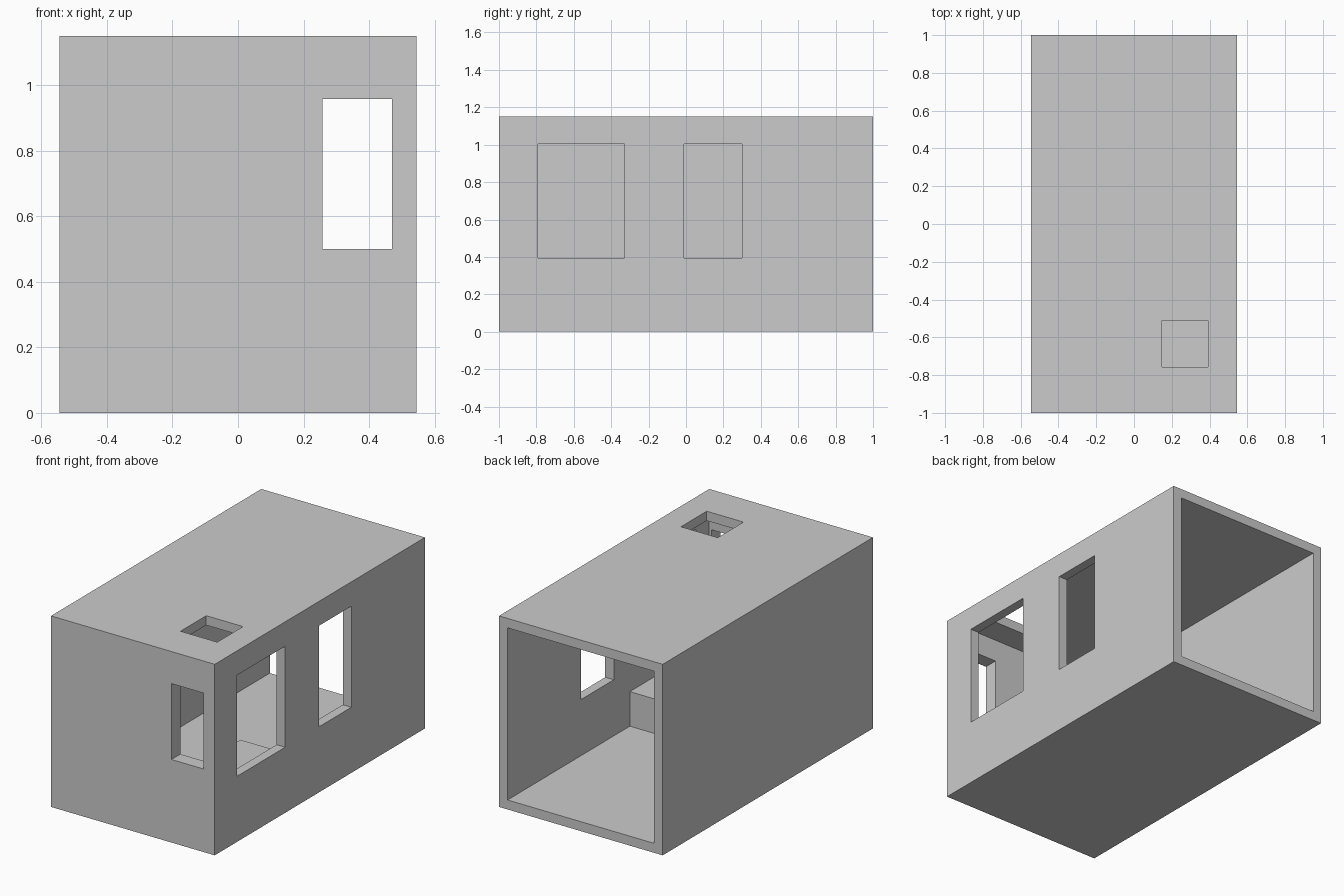
import bpy
import bmesh

# Remove the default cube
old = bpy.data.objects.get("Cube")
if old:
    bpy.data.objects.remove(old, do_unlink=True)

W, D, H = 0.545, 1.0, 1.15   # half width, half depth, height
T = 0.057                    # side wall, floor and roof thickness
FRONT_T = 0.085              # front wall thickness

grey = bpy.data.materials.new("plain_grey")
grey.use_nodes = True
colour = (0.6, 0.6, 0.6, 1)
grey.diffuse_color = colour
grey.node_tree.nodes["Principled BSDF"].inputs["Base Color"].default_value = colour


def box(name, x, y, z):
    """Box spanning the given (low, high) ranges."""
    bm = bmesh.new()
    bmesh.ops.create_cube(bm, size=1)
    for v in bm.verts:
        v.co = [r[0] if c < 0 else r[1] for c, r in zip(v.co, (x, y, z))]
    mesh = bpy.data.meshes.new(name)
    bm.to_mesh(mesh)
    bm.free()
    mesh.materials.append(grey)
    obj = bpy.data.objects.new(name, mesh)
    bpy.context.collection.objects.link(obj)
    return obj


def cut(target, name, x, y, z):
    """Cut a box-shaped opening and discard the cutter."""
    cutter = box(name, x, y, z)
    cutter.hide_render = True
    mod = target.modifiers.new(name, 'BOOLEAN')
    mod.operation = 'DIFFERENCE'
    mod.solver = 'EXACT'
    mod.object = cutter
    bpy.context.view_layer.objects.active = target
    bpy.ops.object.modifier_apply(modifier=name)
    bpy.data.objects.remove(cutter, do_unlink=True)


# Outer shell, hollow and open at the back
shell = box("cabin_shell", (-W, W), (-D, D), (0, H))
cut(shell, "interior", (-W + T, W - T), (-D + FRONT_T, D + 0.2), (T, H - T))

# Front window, two side windows and roof hatch
cut(shell, "front_window", (0.257, 0.47), (-D - 0.1, -D + 0.15), (0.5, 0.957))
for name, y in (("large_side_window", (-0.79, -0.33)),
                ("small_side_window", (-0.01, 0.3))):
    cut(shell, name, (W - 0.12, W + 0.1), y, (0.395, 1.003))
cut(shell, "roof_hatch", (0.147, 0.392), (-0.757, -0.512), (H - 0.12, H + 0.1))

# Low bench in the front corner
box("bench", (0.13, W - T), (-D + FRONT_T, -0.163), (T, 0.265))
